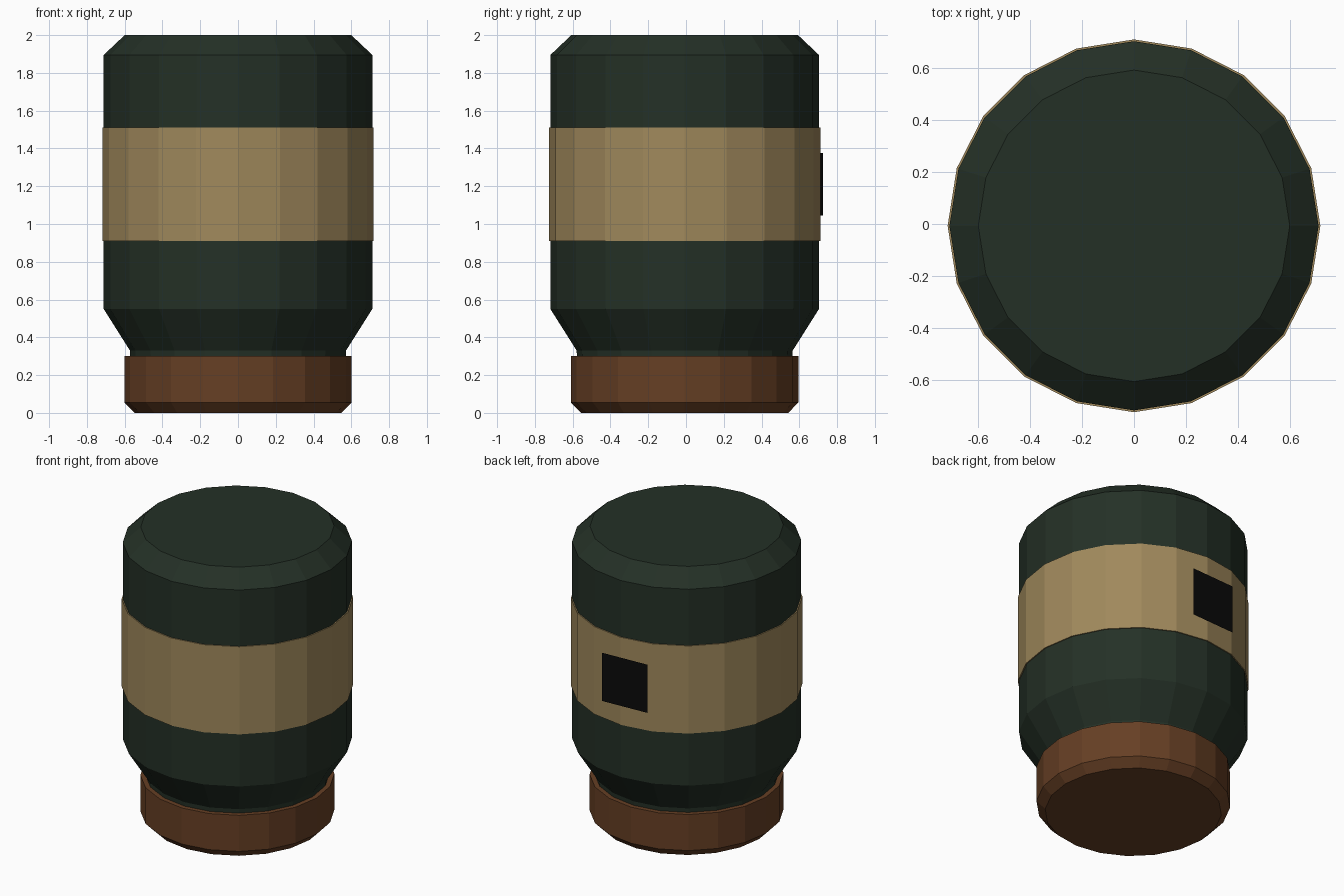
import bpy, math

if "Cube" in bpy.data.objects:
    bpy.data.objects.remove(bpy.data.objects["Cube"])

SIDES = 20
CY = -0.007  # the rear plate sticks out slightly, so the jar sits forward


def material(name, rgb):
    m = bpy.data.materials.new(name)
    lin = [((c / 255 + 0.055) / 1.055) ** 2.4 if c > 10 else c / 255 / 12.92 for c in rgb]
    m.diffuse_color = (*lin, 1)
    m.use_nodes = True
    m.node_tree.nodes["Principled BSDF"].inputs["Base Color"].default_value = m.diffuse_color
    return m


green = material("dark green", (36, 48, 38))
tan = material("tan label", (160, 137, 92))
brown = material("brown cap", (102, 63, 36))
black = material("black", (10, 10, 10))


def add_mesh(name, verts, faces, mat):
    me = bpy.data.meshes.new(name)
    me.from_pydata(verts, [], faces)
    me.materials.append(mat)
    ob = bpy.data.objects.new(name, me)
    bpy.context.collection.objects.link(ob)
    return ob


def lathe(name, profile, mat, ring=False):
    """Turn a bottom-to-top (radius, z) profile; capped ends, or a closed ring."""
    n, verts, faces = SIDES, [], []
    for r, z in profile:
        for i in range(n):
            a = 2 * math.pi * i / n
            verts.append((r * math.cos(a), CY + r * math.sin(a), z))
    rows = len(profile)
    for k in range(rows if ring else rows - 1):
        lo, hi = k * n, (k + 1) % rows * n
        for i in range(n):
            j = (i + 1) % n
            faces.append((lo + i, lo + j, hi + j, hi + i))
    if not ring:
        faces.append(tuple(reversed(range(n))))
        faces.append(tuple(range((rows - 1) * n, rows * n)))
    return add_mesh(name, verts, faces, mat)


# jar body, standing on its cap
lathe("jar_body", [(0.57, 0.29), (0.572, 0.33), (0.711, 0.55), (0.711, 1.895), (0.60, 2.0)], green)

# screw cap at the bottom
lathe("cap", [(0.548, 0.0), (0.602, 0.055), (0.602, 0.302)], brown)

# label band around the body
lathe("label_band", [(0.709, 0.91), (0.718, 0.91), (0.718, 1.51), (0.709, 1.51)], tan, ring=True)

# flat square plate on the back of the label, turned slightly
psi, d, h, zc = math.radians(3), 0.725, 0.165, 1.21
corners = []
for s, t in ((h, -h), (-h, -h), (-h, h), (h, h)):
    corners.append((-d * math.sin(psi) + s * math.cos(psi),
                    CY + d * math.cos(psi) + s * math.sin(psi), zc + t))
add_mesh("back_plate", corners, [(0, 1, 2, 3)], black)
